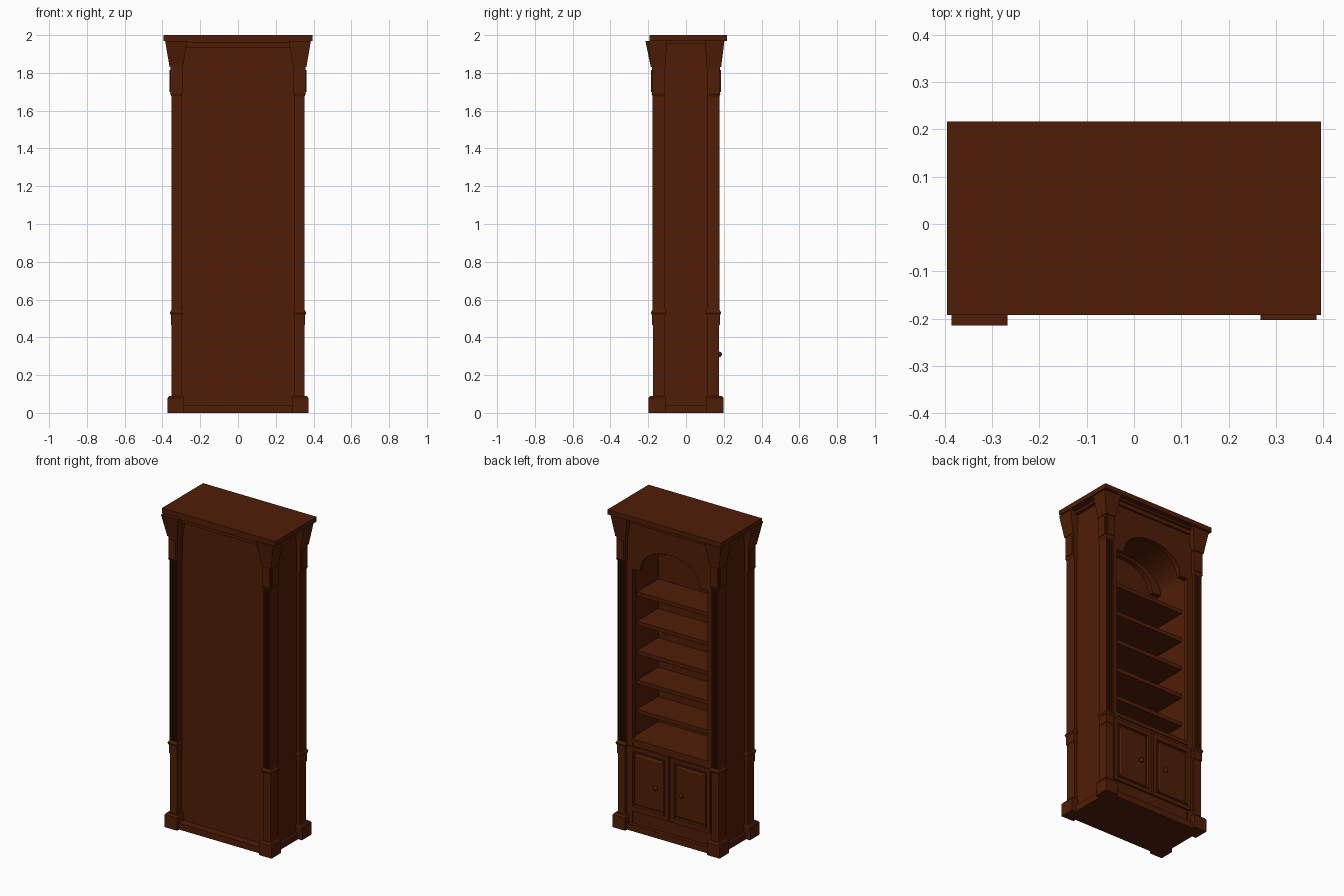
import bpy, bmesh, math
from mathutils import Matrix

if "Cube" in bpy.data.objects:
    bpy.data.objects.remove(bpy.data.objects["Cube"])

wood = bpy.data.materials.new("dark_walnut")
wood.diffuse_color = (0.08, 0.0125, 0.002, 1)
wood.use_nodes = True
wood.node_tree.nodes["Principled BSDF"].inputs["Base Color"].default_value = wood.diffuse_color


def finish(name, bm):
    bmesh.ops.recalc_face_normals(bm, faces=bm.faces)
    me = bpy.data.meshes.new(name)
    bm.to_mesh(me)
    bm.free()
    me.materials.append(wood)
    ob = bpy.data.objects.new(name, me)
    bpy.context.collection.objects.link(ob)
    return ob


def box(name, x, y, z, top=None):
    """Box from ranges; top = (x range, y range) gives it a tapered top."""
    bm = bmesh.new()
    rings = []
    for (xr, yr), h in (((x, y), z[0]), (top or (x, y), z[1])):
        rings.append([bm.verts.new((a, b, h)) for a, b in
                      ((xr[0], yr[0]), (xr[1], yr[0]), (xr[1], yr[1]), (xr[0], yr[1]))])
    lo, hi = rings
    bm.faces.new(lo)
    bm.faces.new(hi)
    for i in range(4):
        j = (i + 1) % 4
        bm.faces.new((lo[i], lo[j], hi[j], hi[i]))
    return finish(name, bm)


def prism(name, pts, vec, to3d):
    """Extrude a flat outline along vec."""
    bm = bmesh.new()
    face = bm.faces.new([bm.verts.new(to3d(*p)) for p in pts])
    ext = bmesh.ops.extrude_face_region(bm, geom=[face])
    bmesh.ops.translate(bm, vec=vec, verts=[v for v in ext["geom"] if isinstance(v, bmesh.types.BMVert)])
    return finish(name, bm)


def fluted(x0, x1, y0, y1, n=3, d=0.007):
    """Column section with n grooves on the y1 face."""
    pts = [(x0, y0), (x1, y0), (x1, y1)]
    step = (x0 - x1) / (2 * n + 1)
    for i in range(n):
        s, e = x1 + (2 * i + 1) * step, x1 + (2 * i + 2) * step
        pts += [(s, y1), (s, y1 - d), (e, y1 - d), (e, y1)]
    return pts + [(x0, y1)]


# corner columns: foot, lower shaft, collar, fluted shaft, capital block, corbel
for sx in (-1, 1):
    for sy in (-1, 1):
        tag = ("left" if sx < 0 else "right") + ("_rear" if sy < 0 else "_open")

        def part(name, x, y, z, top=None):
            def r(s, v):
                return tuple(sorted((s * v[0], s * v[1])))
            t = (r(sx, top[0]), r(sy, top[1])) if top else None
            box(name + "_" + tag, r(sx, x), r(sy, y), z, t)

        part("foot", (0.285, 0.372), (0.105, 0.198), (0, 0.08))
        part("foot_bevel", (0.285, 0.372), (0.105, 0.198), (0.08, 0.09),
             ((0.29, 0.364), (0.108, 0.189)))
        part("lower_shaft", (0.30, 0.351), (0.11, 0.176), (0.09, 0.47))
        part("collar_block", (0.298, 0.354), (0.11, 0.179), (0.465, 0.52))
        part("collar_ring", (0.296, 0.356), (0.108, 0.181), (0.518, 0.53),
             ((0.292, 0.361), (0.106, 0.186)))
        part("collar_cap", (0.292, 0.361), (0.106, 0.186), (0.53, 0.545),
             ((0.298, 0.353), (0.11, 0.178)))
        prism("fluted_shaft_" + tag, fluted(0.30, 0.352, 0.11, 0.177), (0, 0, 1.16),
              lambda a, b: (sx * a, sy * b, 0.54))
        part("capital_edge", (0.30, 0.352), (0.112, 0.177), (1.675, 1.69),
             ((0.295, 0.36), (0.11, 0.183)))
        part("capital_block", (0.295, 0.358), (0.11, 0.181), (1.69, 1.83))
        # raised plates on the two outer faces of the capital
        part("capital_plate_y", (0.304, 0.35), (0.17, 0.185), (1.70, 1.815))
        part("capital_plate_x", (0.33, 0.362), (0.12, 0.172), (1.70, 1.815))
        out = 0.215 if tag == "left_rear" else 0.203
        part("corbel", (0.292, 0.362), (0.11, 0.186), (1.83, 1.97),
             ((0.268, 0.386), (0.10, out)))

# carcass
box("top_slab", (-0.395, 0.395), (-0.192, 0.217), (1.97, 2.0))
box("rear_panel", (-0.32, 0.32), (-0.132, -0.117), (0.01, 1.97))
for s, tag in ((-1, "left"), (1, "right")):
    box("side_panel_" + tag, sorted((s * 0.274, s * 0.33)), (-0.132, 0.16), (0.01, 1.97))
    box("face_stile_" + tag, sorted((s * 0.262, s * 0.305)), (0.13, 0.16), (0.04, 1.64))
    box("side_plinth_" + tag, sorted((s * 0.30, s * 0.345)), (-0.12, 0.12), (0.0, 0.04))
    box("side_crown_lip_" + tag, sorted((s * 0.30, s * 0.352)), (-0.12, 0.12), (1.955, 1.97))
for s, tag in ((-1, "rear"), (1, "open")):
    box("plinth_" + tag, (-0.30, 0.30), sorted((s * 0.12, s * 0.178)), (0.0, 0.04))
    box("crown_" + tag, (-0.30, 0.30), sorted((s * 0.12, s * 0.172)), (1.932, 1.97))
    box("crown_lip_" + tag, (-0.30, 0.30), sorted((s * 0.12, s * 0.186)), (1.957, 1.97))
box("bottom_board", (-0.345, 0.345), (-0.178, 0.178), (0.0, 0.012))
box("cabinet_top", (-0.30, 0.30), (-0.12, 0.16), (0.545, 0.57))


def arc(rx, rz, z0, n=24):
    return [(-rx * math.cos(math.pi * i / n), z0 + rz * math.sin(math.pi * i / n)) for i in range(n + 1)]


# arched panels at the opening and against the rear
outline = ([(-0.30, 1.97), (-0.30, 1.64), (-0.215, 1.64)] + arc(0.205, 0.14, 1.655)
           + [(0.215, 1.64), (0.30, 1.64), (0.30, 1.97)])
for name, y in (("open_arch", 0.13), ("rear_arch", -0.118)):
    prism(name, outline, (0, 0.03, 0), lambda a, b: (a, y, b))

# curved ceiling between the arched panels
bm = bmesh.new()
rows = [[bm.verts.new((a, y, b)) for a, b in arc(0.272, 0.165, 1.645)] for y in (-0.117, 0.131)]
for i in range(24):
    bm.faces.new((rows[0][i], rows[0][i + 1], rows[1][i + 1], rows[1][i]))
vault = finish("curved_ceiling", bm)
for p in vault.data.polygons:
    p.use_smooth = True

# shelves
for i in range(5):
    z = 0.728 + i * 0.185
    box("shelf_%d" % (i + 1), (-0.28, 0.28), (-0.12, 0.095), (z - 0.025, z))

# cabinet face and doors with recessed moulding and raised panel
box("cabinet_face", (-0.30, 0.30), (0.13, 0.155), (0.04, 0.57))
for s, tag in ((-1, "left"), (1, "right")):
    bm = bmesh.new()
    x0, x1 = sorted((s * 0.004, s * 0.285))
    vs = [bm.verts.new(p) for p in ((x0, 0.166, 0.12), (x0, 0.166, 0.525),
                                    (x1, 0.166, 0.525), (x1, 0.166, 0.12))]
    f = bm.faces.new(vs)
    f.normal_update()
    edges = list(f.edges)
    for thick, depth in ((0.035, 0), (0.004, 0.005), (0.008, 0), (0.004, -0.012), (0.008, 0), (0.014, 0.006)):
        bmesh.ops.inset_individual(bm, faces=[f], thickness=thick, depth=depth)
    rim = [e for e in bm.edges if e.is_boundary]
    ext = bmesh.ops.extrude_edge_only(bm, edges=rim)
    bmesh.ops.translate(bm, vec=(0, -0.012, 0),
                        verts=[v for v in ext["geom"] if isinstance(v, bmesh.types.BMVert)])
    finish("door_" + tag, bm)

    # turned knob
    bm = bmesh.new()
    bmesh.ops.create_uvsphere(bm, u_segments=16, v_segments=8, radius=0.014,
                              matrix=Matrix.Translation((s * 0.09, 0.176, 0.31)))
    bmesh.ops.create_cone(bm, cap_ends=True, segments=12, radius1=0.007, radius2=0.007, depth=0.02,
                          matrix=Matrix.Translation((s * 0.09, 0.164, 0.31)) @ Matrix.Rotation(math.pi / 2, 4, 'X'))
    knob = finish("knob_" + tag, bm)
    for p in knob.data.polygons:
        p.use_smooth = True
